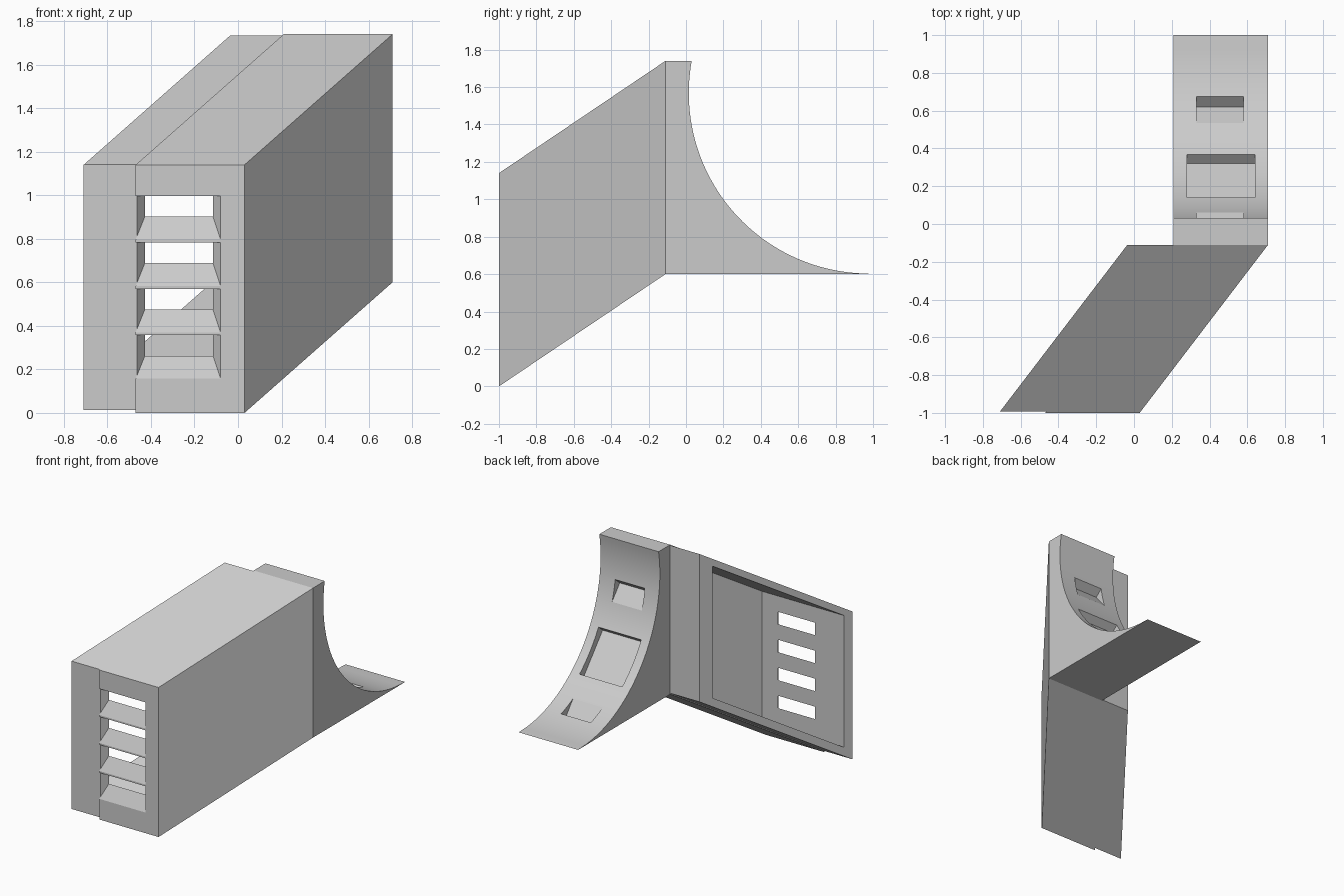
import bpy, bmesh, math
from mathutils import Vector

cube = bpy.data.objects.get("Cube")
if cube:
    bpy.data.objects.remove(cube, do_unlink=True)

grey = bpy.data.materials.new("plain_grey")
grey.use_nodes = True
COLOUR = (0.6, 0.6, 0.6, 1)
grey.diffuse_color = COLOUR
grey.node_tree.nodes["Principled BSDF"].inputs["Base Color"].default_value = COLOUR


def loft(name, ring_a, ring_b):
    """Closed solid between two matching rings of points."""
    bm = bmesh.new()
    a = [bm.verts.new(p) for p in ring_a]
    b = [bm.verts.new(p) for p in ring_b]
    bm.faces.new(a)
    bm.faces.new(b)
    for i in range(len(a)):
        j = (i + 1) % len(a)
        bm.faces.new((a[i], a[j], b[j], b[i]))
    bmesh.ops.recalc_face_normals(bm, faces=bm.faces)
    mesh = bpy.data.meshes.new(name)
    bm.to_mesh(mesh)
    bm.free()
    mesh.materials.append(grey)
    obj = bpy.data.objects.new(name, mesh)
    bpy.context.collection.objects.link(obj)
    return obj


def rect(x0, x1, z0, z1, y):
    return [(x0, y, z0), (x1, y, z0), (x1, y, z1), (x0, y, z1)]


FRONT, BACK = -1.0, -0.11
SHIFT_X, SHIFT_Z = 0.68, 0.6


def slanted_box(name, x0, x1, z0, z1, y0, y1):
    """Box sheared sideways and upward from front to back."""
    rings = []
    for y in (y0, y1):
        t = (y - FRONT) / (BACK - FRONT)
        dx, dz = SHIFT_X * t, SHIFT_Z * t
        rings.append(rect(x0 + dx, x1 + dx, z0 + dz, z1 + dz, y))
    return loft(name, *rings)


def prism(name, profile, x0, x1):
    return loft(name, [(x0, y, z) for y, z in profile], [(x1, y, z) for y, z in profile])


def cut(obj, cutter):
    mod = obj.modifiers.new("cut", 'BOOLEAN')
    mod.operation = 'DIFFERENCE'
    mod.solver = 'EXACT'
    mod.object = cutter
    bpy.context.view_layer.objects.active = obj
    bpy.ops.object.modifier_apply(modifier=mod.name)
    bpy.data.objects.remove(cutter, do_unlink=True)


# Slanted duct and its slightly smaller side sleeve, hollow and open on one side
duct = slanted_box("duct", -0.47, 0.03, 0, 1.14, FRONT, BACK)
sleeve = slanted_box("side_sleeve", -0.715, -0.47, 0.008, 1.135, -0.992, BACK)
for part in (duct, sleeve):
    cut(part, slanted_box("cavity", -0.9, -0.02, 0.075, 1.08, -0.945, -0.185))

# Four tapered louvre slots in the front wall
for i in range(4):
    drop = i * 0.2133
    rings = []
    for k in (-0.2, 1.2):
        right = -0.08 - 0.035 * k
        sill = 0.797 + 0.105 * k - drop
        rings.append(rect(-0.6, right, sill, 0.997 - drop, FRONT + 0.055 * k))
    cut(duct, loft("slot", *rings))

# Rear block with a concave quarter-round face
R, CY, CZ = 0.965, 0.98, 1.568
profile = [(BACK, 0.6), (BACK, 1.74)]
START, END, STEPS = math.radians(-10.3), math.radians(89), 48
for i in range(STEPS + 1):
    a = START + (END - START) * i / STEPS
    profile.append((CY - R * math.cos(a), CZ - R * math.sin(a)))
profile.append((1.0, 0.6))
block = prism("curved_block", profile, 0.21, 0.71)

# Three pockets in the curve, all cut square to the same sloping chord
out = Vector((0.764, 0.645))
pockets = [
    ((0.09, 1.05), (0.32, 0.78), 0.28, 0.64),
    ((0.53, 0.717), (0.62, 0.605), 0.33, 0.58),
    ((-0.03, 1.381), (0.063, 1.27), 0.33, 0.58),
]
for p, q, x0, x1 in pockets:
    p, q = Vector(p), Vector(q)
    cut(block, prism("pocket", [p, q, q + out * 0.3, p + out * 0.3], x0, x1))

bpy.ops.object.select_all(action='DESELECT')
block.select_set(True)
bpy.context.view_layer.objects.active = block
bpy.ops.object.shade_smooth_by_angle(angle=math.radians(20))
